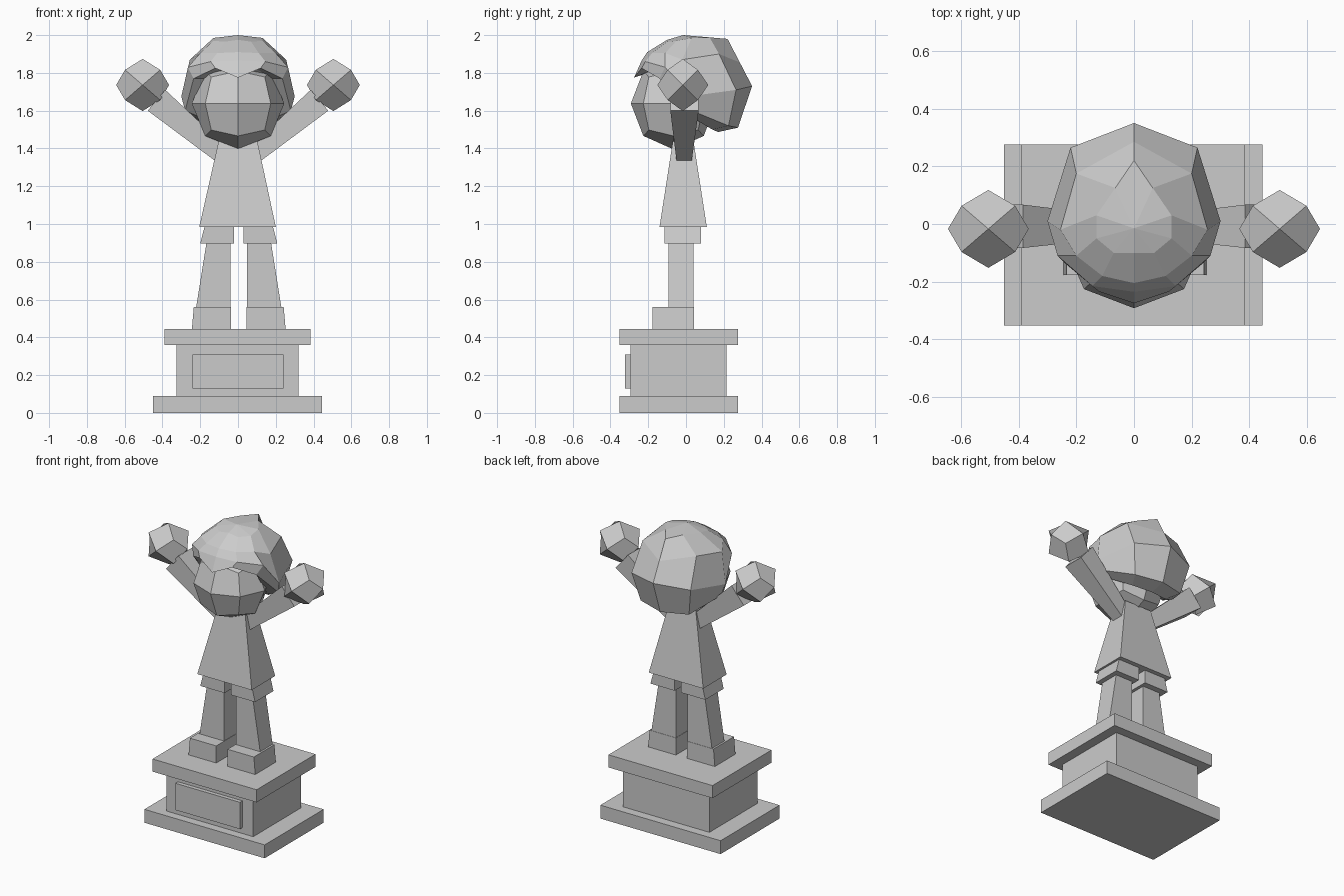
import bpy, bmesh
from mathutils import Vector

if "Cube" in bpy.data.objects:
    bpy.data.objects.remove(bpy.data.objects["Cube"])


def make(name, verts, faces):
    me = bpy.data.meshes.new(name)
    bm = bmesh.new()
    vs = [bm.verts.new(v) for v in verts]
    for f in faces:
        bm.faces.new([vs[i] for i in f])
    bmesh.ops.recalc_face_normals(bm, faces=bm.faces)
    bm.to_mesh(me)
    bm.free()
    ob = bpy.data.objects.new(name, me)
    bpy.context.collection.objects.link(ob)
    return ob


BOX = [(0, 1, 2, 3), (4, 5, 6, 7)] + [(i, (i + 1) % 4, (i + 1) % 4 + 4, i + 4) for i in range(4)]


def taper(name, z0, z1, x0, y0, x1=None, y1=None, s=1, dx=0):
    """Box whose x/y ranges may change from bottom to top."""
    v = []
    for z, x, y in ((z0, x0, y0), (z1, x1 or x0, y1 or y0)):
        v += [(s * a + dx, b, z) for a, b in
              ((x[0], y[0]), (x[1], y[0]), (x[1], y[1]), (x[0], y[1]))]
    return make(name, v, BOX)


# Pedestal
taper("pedestal_foot", 0, .09, (-.45, .445), (-.352, .275))
taper("pedestal_body", .09, .36, (-.325, .32), (-.295, .215))
taper("pedestal_top", .36, .445, (-.39, .385), (-.352, .275))
taper("plaque", .13, .31, (-.24, .24), (-.322, -.29))

# Shirt
taper("shirt", .985, 1.45, (-.205, .2), (-.14, .11), (-.1, .1), (-.068, .038))


def hand(name, s):
    """Twelve-sided rhombic ball: six axis points and eight corner points."""
    c, r, k = Vector((s * .505, -.017, 1.736)), (.14, .135, .138), (.093, .08, .08)
    verts, index = [], {}
    for a in range(3):
        for q in (-1, 1):
            index[(a, q)] = len(verts)
            v = Vector((0, 0, 0))
            v[a] = q * r[a]
            verts.append(c + v)
    for x in (-1, 1):
        for y in (-1, 1):
            for z in (-1, 1):
                index[(x, y, z)] = len(verts)
                verts.append(c + Vector((x * k[0], y * k[1], z * k[2])))
    faces = []
    for a, b in ((0, 1), (1, 2), (0, 2)):
        for p in (-1, 1):
            for q in (-1, 1):
                e = [0, 0, 0]
                e[a], e[b] = p, q
                lo = tuple(t or -1 for t in e)
                hi = tuple(t or 1 for t in e)
                faces.append((index[(a, p)], index[lo], index[(b, q)], index[hi]))
    make(name, verts, faces)


# Legs, shorts, shoes, arms and hands on both sides
for side, s in (("left", -1), ("right", 1)):
    taper(side + "_shoe", .445, .56, (.042, .248), (-.177, .042), (.042, .238), s=s, dx=.004)
    taper(side + "_leg", .5, .95, (.044, .235), (-.092, .04), (.044, .163), s=s, dx=.004)
    taper(side + "_shorts", .897, .99, (.024, .204), (-.115, .08), (.024, .18), s=s, dx=.004)
    v = []
    for (xu, zu), (xl, zl), (y0, y1) in (((.08, 1.425), (.118, 1.332), (-.05, .03)),
                                         ((.385, 1.71), (.478, 1.6), (-.083, .067))):
        v += [(s * xu, y0, zu), (s * xl, y0, zl), (s * xl, y1, zl), (s * xu, y1, zu)]
    make(side + "_arm", v, BOX)
    hand(side + "_hand", s)

# Head: cube cut once and rounded
bm = bmesh.new()
bmesh.ops.create_cube(bm, size=2)
bmesh.ops.subdivide_edges(bm, edges=bm.edges[:], cuts=1, use_grid_fill=True)
for v in bm.verts:
    n = v.co.normalized()
    v.co = Vector((n.x * .245, n.y * .226 - .066, n.z * .243 + 1.638))
me = bpy.data.meshes.new("head")
bm.to_mesh(me)
bm.free()
bpy.context.collection.objects.link(bpy.data.objects.new("head", me))

# Hair: half shell from crown to rim, columns run front to back, then mirrored
rows = [
    [(0, -.10, 1.975), (.07, -.10, 1.965), (.13, -.05, 1.97), (.13, .03, 1.985), (.065, .125, 1.988), (0, .22, 1.98)],
    [(0, -.205, 1.91), (.11, -.18, 1.905), (.2, -.11, 1.905), (.255, -.02, 1.87), (.2, .175, 1.90), (0, .285, 1.855)],
    [(0, -.235, 1.865), (.145, -.215, 1.86), (.265, -.11, 1.83), (.3, .01, 1.675), (.22, .265, 1.71), (0, .35, 1.73)],
    [(0, -.275, 1.775), (.12, -.235, 1.825), (.235, -.14, 1.77), (.28, .03, 1.6), (.18, .225, 1.52), (0, .275, 1.51)],
    [(0, -.2, 1.8), (.1, -.17, 1.82), (.18, -.09, 1.77), (.2, .03, 1.565), (.13, .14, 1.5), (0, .17, 1.487)],
]
verts = [p for r in rows for p in r] + [(0, -.015, 2.0), (0, 0, 1.68)]
faces = []
for c in range(5):
    faces += [(r * 6 + c, r * 6 + c + 1, r * 6 + c + 7, r * 6 + c + 6) for r in range(4)]
    faces += [(30, c + 1, c), (31, 24 + c, 25 + c)]
hair = make("hair", verts, faces)
mod = hair.modifiers.new("mirror", 'MIRROR')
mod.use_clip = True
